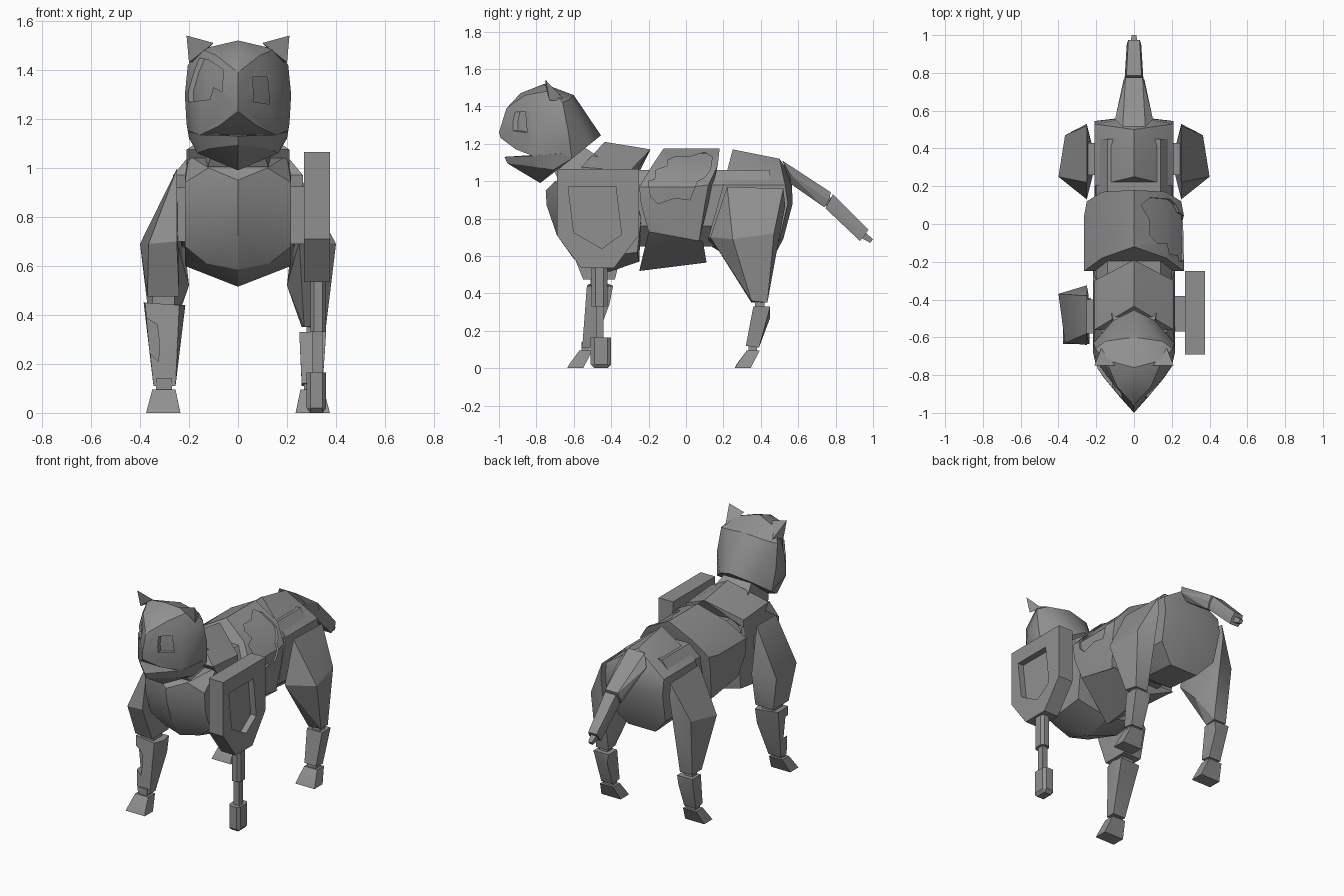
import bpy
import bmesh
from math import radians
from mathutils import Vector

default = bpy.data.objects.get("Cube")
if default:
    bpy.data.objects.remove(default)

GREY = (0.28, 0.28, 0.28, 1)
grey = bpy.data.materials.new("plain_grey")
grey.use_nodes = True
grey.diffuse_color = GREY
grey.node_tree.nodes["Principled BSDF"].inputs["Base Color"].default_value = GREY


def add_object(name, bm):
    """Turn a bmesh into a linked grey object."""
    bmesh.ops.recalc_face_normals(bm, faces=bm.faces)
    mesh = bpy.data.meshes.new(name)
    bm.to_mesh(mesh)
    bm.free()
    mesh.materials.append(grey)
    obj = bpy.data.objects.new(name, mesh)
    bpy.context.collection.objects.link(obj)
    return obj


def hull(name, points, symmetric=False, side=1):
    """Faceted solid around a few corner points, optionally mirrored in x."""
    corners = {(side * x, y, z) for x, y, z in points}
    if symmetric:
        corners |= {(-x, y, z) for x, y, z in corners}
    bm = bmesh.new()
    for corner in sorted(corners):
        bm.verts.new(corner)
    result = bmesh.ops.convex_hull(bm, input=bm.verts)
    loose = {v for v in result["geom_interior"] + result["geom_unused"]
             if isinstance(v, bmesh.types.BMVert) and not v.link_faces}
    bmesh.ops.delete(bm, geom=list(loose), context="VERTS")
    bmesh.ops.dissolve_limit(bm, angle_limit=radians(2), verts=bm.verts, edges=bm.edges)
    return add_object(name, bm)


def box(name, xs, ys, zs, side=1):
    return hull(name, [(x, y, z) for x in xs for y in ys for z in zs], side=side)


def prism(name, outline, along, start, end):
    """Extrude a flat outline along x or y."""
    bm = bmesh.new()
    place = {"x": lambda a, b, t: (t, a, b), "y": lambda a, b, t: (a, t, b)}[along]
    face = bm.faces.new([bm.verts.new(place(a, b, start)) for a, b in outline])
    grown = bmesh.ops.extrude_face_region(bm, geom=[face])["geom"]
    shift = Vector(place(0, 0, end - start))
    bmesh.ops.translate(bm, vec=shift, verts=[v for v in grown if isinstance(v, bmesh.types.BMVert)])
    return add_object(name, bm)


def shrunken_copy(obj, name, factor):
    """Inner core that shows through openings."""
    bm = bmesh.new()
    bm.from_mesh(obj.data)
    centre = sum((v.co for v in bm.verts), Vector()) / len(bm.verts)
    for v in bm.verts:
        v.co = centre + (v.co - centre) * factor
    return add_object(name, bm)


def cut(obj, outline, along, start, end):
    """Cut a prism-shaped opening into a part."""
    cutter = prism("cutter", outline, along, start, end)
    cutter.hide_render = True
    mod = obj.modifiers.new("opening", "BOOLEAN")
    mod.operation = "DIFFERENCE"
    mod.solver = "EXACT"
    mod.object = cutter
    bpy.context.view_layer.update()
    evaluated = obj.evaluated_get(bpy.context.evaluated_depsgraph_get())
    mesh = bpy.data.meshes.new_from_object(evaluated)
    obj.modifiers.clear()
    obj.data = mesh
    bpy.data.objects.remove(cutter)


# Head, with one eye opening and one broken face plate
head = hull("head", [
    (0, -1, 1.26), (0, -.99, 1.23), (0, -.91, 1.17), (0, -.96, 1.39), (0, -.885, 1.47),
    (0, -.76, 1.52), (0, -.6, 1.46), (0, -.455, 1.245), (.155, -.82, 1.135), (.08, -.91, 1.17),
    (.145, -.83, 1.38), (.2, -.755, 1.3), (.217, -.68, 1.3), (.205, -.66, 1.42),
    (.15, -.72, 1.485), (.15, -.62, 1.44), (.09, -.86, 1.46), (.21, -.67, 1.18),
    (.215, -.63, 1.27), (.2, -.61, 1.12), (.11, -.51, 1.2), (0, -.61, 1.13)], symmetric=True)
shrunken_copy(head, "head_core", .9)
cut(head, [(.06, 1.37), (.12, 1.37), (.13, 1.26), (.065, 1.27)], "y", -1.1, -.78)
cut(head, [(-.23, 1.4), (-.18, 1.4), (-.16, 1.45), (-.12, 1.44), (-.06, 1.4), (-.065, 1.31),
           (-.1, 1.33), (-.115, 1.28), (-.23, 1.265)], "y", -1.1, -.74)

hull("jaw", [(0, -.97, 1.13), (0, -.955, 1.095), (.155, -.82, 1.135), (.205, -.66, 1.15),
             (.165, -.71, 1.06), (0, -.78, .99), (0, -.84, 1.06), (.12, -.83, 1.08),
             (.2, -.61, 1.12), (0, -.6, 1.13)], symmetric=True)
for side, label in ((1, "left"), (-1, "right")):
    hull(label + "_ear", [(.21, -.75, 1.54), (.1, -.75, 1.51), (.2, -.73, 1.43),
                          (.17, -.65, 1.435)], side=side)

# Neck and inner body linking the shell segments
hull("neck", [(.1, -.72, 1.08), (.1, -.54, 1.18), (.14, -.65, .95), (.14, -.4, 1.08)], symmetric=True)
hull("inner_body", [(x, y, z) for y in (-.5, .45)
                    for x, z in ((.14, 1.06), (.2, .98), (.2, .76), (.1, .65))], symmetric=True)

# Shell segments from front to back
hull("chest", [
    (0, -.75, .95), (0, -.745, .87), (0, -.69, .71), (0, -.6, .585), (0, -.41, .515),
    (0, -.25, .57), (.12, -.7, 1.0), (.217, -.66, .94), (.217, -.65, .82), (.217, -.6, .68),
    (.13, -.58, .61), (.217, -.42, .6), (.217, -.26, .62), (.2, -.5, 1.05), (.2, -.3, 1.04),
    (.217, -.24, .8), (.217, -.3, .97)], symmetric=True)
hull("shoulder_saddle", [
    (0, -.435, 1.21), (0, -.19, 1.17), (.21, -.56, 1.075), (.21, -.3, 1.055),
    (.21, -.52, 1.02), (.21, -.3, 1.01), (0, -.25, 1.05)], symmetric=True)
middle = hull("middle_shell", [
    (0, -.12, 1.175), (0, .18, 1.175), (.17, -.18, 1.085), (.17, .17, 1.085),
    (.265, -.25, .97), (.25, .12, .98), (.265, .04, .97), (.265, -.24, .87), (.25, .1, .87),
    (.24, -.2, .73), (.23, .07, .68)], symmetric=True)
shrunken_copy(middle, "middle_core", .95)
cut(middle, [(-.19, .92), (-.2, 1.0), (-.165, 1.01), (-.16, 1.06), (-.1, 1.08), (-.1, 1.11),
             (-.06, 1.13), (.02, 1.13), (.1, 1.155), (.14, 1.13), (.13, 1.06), (.1, 1.02),
             (.06, 1.0), (.02, .9), (-.06, .91), (-.15, .88)], "x", .03, .5)
hull("belly_plate", [(0, -.25, .52), (0, .11, .565), (.24, -.2, .73), (.23, .09, .68),
                     (0, -.2, .72), (0, .09, .68)], symmetric=True)
hull("hip_shell", [
    (0, .25, 1.17), (0, .5, 1.12), (.21, .2, .98),
    (.21, .53, .98), (0, .565, 1.02), (.21, .545, .88), (0, .57, .88), (.21, .12, .7),
    (0, .12, .66), (.2, .5, .69), (0, .52, .69), (.1, .46, .58), (.1, .22, .6)], symmetric=True)

# Tapering tail
hull("tail_base", [(.06, .515, 1.11), (.1, .555, 1.04), (.06, .56, .985), (.045, .775, .94),
                   (.055, .765, .9), (.045, .74, .86)], symmetric=True)
hull("tail_joint", [(.025, .74, .93), (.025, .73, .88), (.025, .81, .89), (.025, .78, .85)], symmetric=True)
hull("tail_end", [(.04, .785, .93), (.05, .765, .89), (.04, .745, .855), (.03, .975, .74),
                  (.038, .955, .71), (.03, .93, .68)], symmetric=True)
hull("tail_tip", [(.02, .96, .725), (.02, .94, .695), (.012, 1, .69), (.012, .985, .67)], symmetric=True)


def foot(name, front, side):
    """Small sloping paw whose sole starts at the given y."""
    hull(name, [(x, front + y, z) for xs, ys, z in
                (((.235, .375), (0, .085), 0), ((.24, .365), (.01, .09), .02),
                 ((.255, .35), (.065, .135), .095)) for x in xs for y in ys], side=side)
    box(name + "_ankle", (.27, .335), (front + .075, front + .12), (.08, .14), side)


# Hind legs
for side, label in ((1, "left"), (-1, "right")):
    box(label + "_hip_axle", (.15, .28), (.26, .43), (.74, .9), side)
    hull(label + "_thigh", [
        (.25, .22, .97), (.25, .52, .96), (.365, .47, .72),
        (.4, .25, .69), (.25, .13, .7), (.25, .53, .87), (.24, .45, .58), (.2, .33, .52),
        (.27, .35, .35), (.26, .435, .35), (.36, .35, .36), (.35, .435, .35)], side=side)
    box(label + "_knee", (.28, .34), (.37, .42), (.28, .38), side)
    hull(label + "_shin", [
        (.25, .36, .33), (.36, .36, .33), (.25, .45, .33), (.36, .45, .33), (.26, .45, .27),
        (.26, .32, .12), (.345, .32, .12), (.26, .39, .11), (.345, .39, .11)], side=side)
    foot(label + "_hind_foot", .26, side)

# Natural foreleg on the right
box("right_shoulder_axle", (.15, .28), (-.58, -.4), (.7, .92), -1)
hull("right_upper_foreleg", [
    (.25, -.38, .995), (.25, -.58, .995), (.25, -.325, .7), (.4, -.37, .69),
    (.365, -.63, .69), (.25, -.64, .7), (.24, -.55, .475), (.37, -.54, .475),
    (.24, -.38, .475), (.37, -.38, .475)], side=-1)
box("right_elbow", (.26, .35), (-.51, -.42), (.4, .5), -1)
shin = hull("right_lower_foreleg", [
    (.24, -.53, .44), (.38, -.52, .45), (.215, -.46, .44), (.23, -.39, .44), (.385, -.41, .45),
    (.23, -.41, .34), (.255, -.555, .11), (.345, -.555, .11), (.255, -.495, .11),
    (.345, -.495, .11)], side=-1)
cut(shin, [(-.42, .39), (-.37, .385), (-.33, .36), (-.32, .28), (-.325, .21), (-.42, .3)],
    "y", -.7, -.5)
foot("right_fore_foot", -.635, -1)

# Shield-like plate and artificial foreleg on the left
box("left_shoulder_axle", (.15, .3), (-.57, -.38), (.69, .925))
shield = prism("shield", [(-.69, 1.065), (-.25, 1.065), (-.25, .715), (-.385, .535),
                          (-.56, .535), (-.69, .71)], "x", .27, .375)
cut(shield, [(-.63, .97), (-.375, .97), (-.345, .715), (-.45, .64), (-.6, .725)], "x", .335, .5)
hull("strut_sleeve", [(x, y, z) for z in (.33, .56) for x, y in (
    (.295, -.485), (.295, -.44), (.36, -.485), (.36, -.44), (.31, -.505), (.345, -.505),
    (.31, -.42), (.345, -.42))])
box("strut_rod", (.305, .345), (-.48, -.44), (.14, .35))
hull("strut_foot", [(x, y, z) for xs, ys, zs in (
    ((.28, .36), (-.49, -.42), (.02, .165)), ((.295, .345), (-.51, -.4), (.02, .165)),
    ((.295, .345), (-.49, -.42), (0, .165))) for x in xs for y in ys for z in zs])

# Soft shading on shallow creases, crisp edges elsewhere
for obj in bpy.context.collection.objects:
    if obj.type == "MESH" and obj.data.materials and obj.data.materials[0] == grey:
        bpy.ops.object.select_all(action="DESELECT")
        obj.select_set(True)
        bpy.context.view_layer.objects.active = obj
        bpy.ops.object.shade_smooth_by_angle(angle=radians(25))
